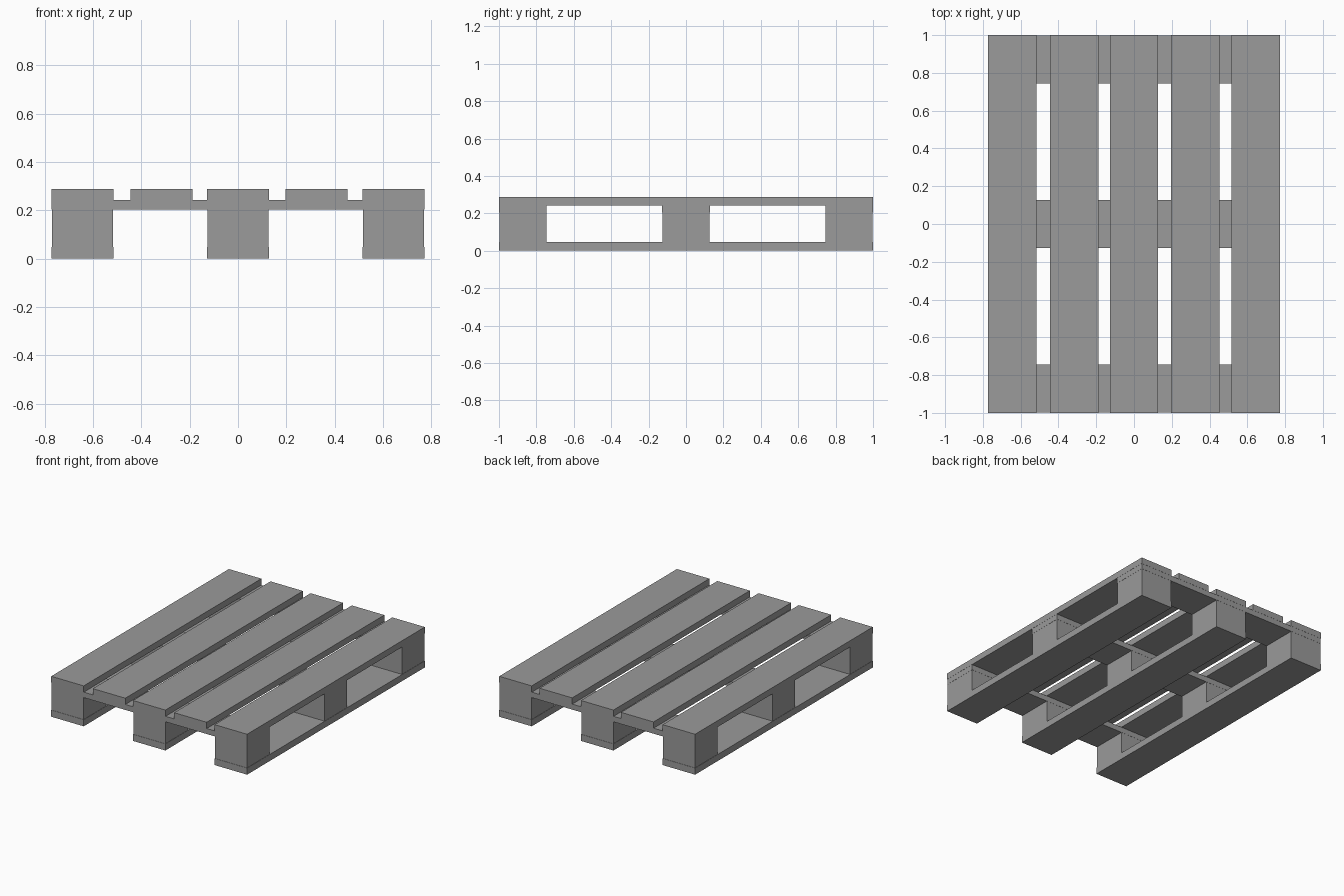
import bpy

if "Cube" in bpy.data.objects:
    bpy.data.objects.remove(bpy.data.objects["Cube"])

W = 0.256          # shared board and block width
X_OUT, Y_OUT = 0.644, 0.872

# Dark grey wood
grey = bpy.data.materials.new("dark_grey")
grey.diffuse_color = (0.325, 0.325, 0.325, 1)
grey.use_nodes = True
grey.node_tree.nodes["Principled BSDF"].inputs["Base Color"].default_value = grey.diffuse_color


def box(name, x, y, z0, z1, sx, sy):
    bpy.ops.mesh.primitive_cube_add(size=1, location=(x, y, (z0 + z1) / 2))
    ob = bpy.context.object
    ob.name = name
    ob.scale = (sx, sy, z1 - z0)
    bpy.ops.object.transform_apply(location=False, rotation=False, scale=True)
    ob.data.materials.append(grey)
    return ob


# Five deck boards running front to back
for x in (-X_OUT, -0.316, 0, 0.325, X_OUT):
    box("deck_board", x, 0, 0.243, 0.288, W, 2.0)

# Three cross boards under the deck
for y in (-Y_OUT, 0, Y_OUT):
    box("cross_board", 0, y, 0.204, 0.243, 2 * X_OUT + W - 0.002, W - 0.002)

# Three bottom runners, each carrying three spacer blocks
for x in (-X_OUT, 0, X_OUT):
    box("bottom_runner", x, 0, 0, 0.047, W, 2.0)
    for y in (-Y_OUT, 0, Y_OUT):
        box("spacer_block", x, y, 0.047, 0.204, W - 0.004, W - 0.004)
